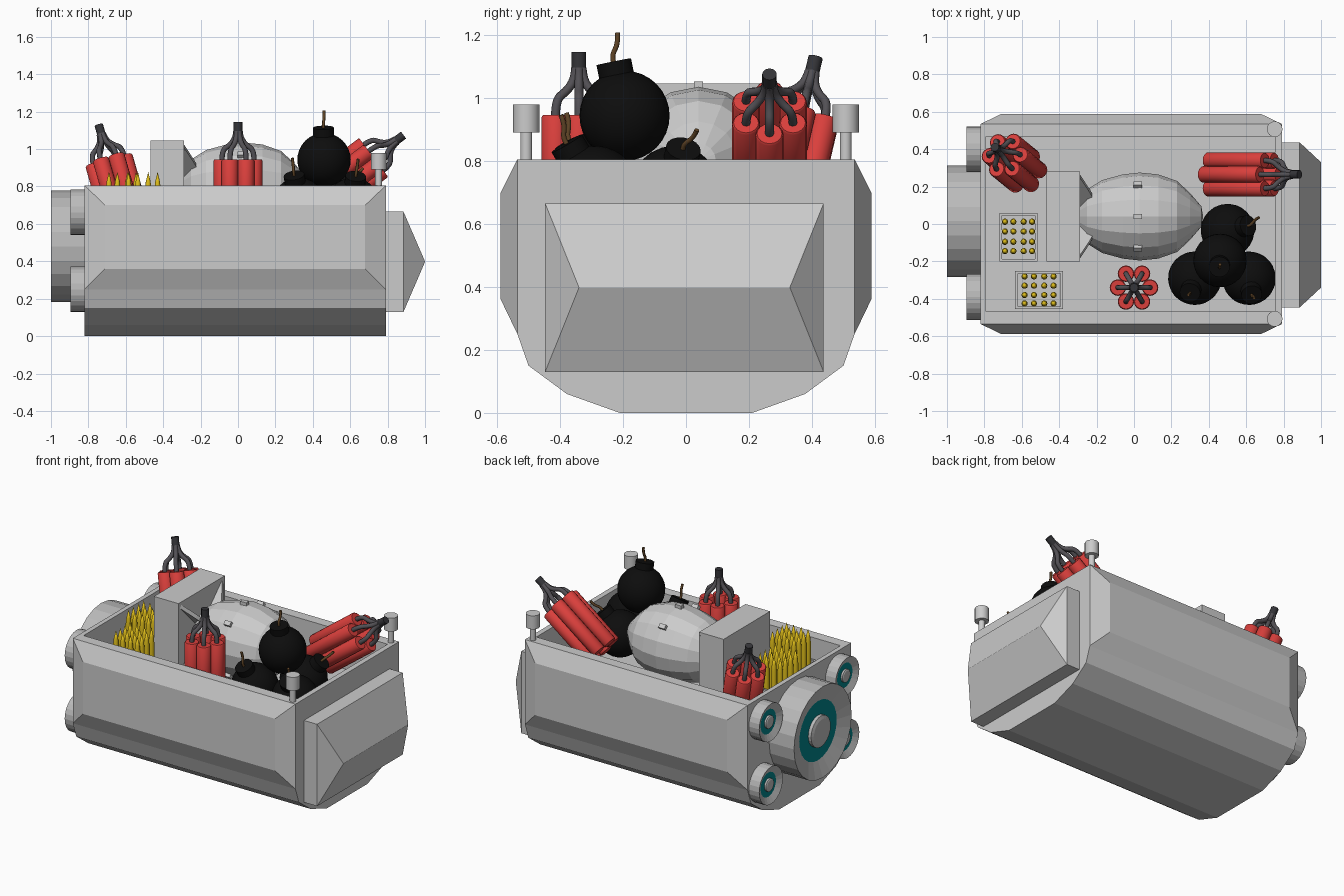
import bpy, bmesh, math
from mathutils import Vector, Matrix

if "Cube" in bpy.data.objects:
    bpy.data.objects.remove(bpy.data.objects["Cube"])


def material(name, rgb):
    m = bpy.data.materials.new(name)
    m.diffuse_color = (*rgb, 1)
    m.use_nodes = True
    m.node_tree.nodes["Principled BSDF"].inputs["Base Color"].default_value = m.diffuse_color
    return m


RED = material("red", (0.70, 0.05, 0.045))
GOLD = material("gold", (0.72, 0.50, 0.01))
TEAL = material("teal", (0.0, 0.23, 0.25))
BLACK = material("black", (0.004, 0.004, 0.004))
ROPE = material("rope_grey", (0.085, 0.08, 0.09))
CAP = material("cap_grey", (0.035, 0.035, 0.04))
BROWN = material("brown", (0.12, 0.06, 0.02))
GREY = material("grey", (0.5, 0.5, 0.5))


def finish(name, bm, mats=(), matrix=None, smooth=False):
    bmesh.ops.remove_doubles(bm, verts=bm.verts, dist=1e-5)
    bmesh.ops.recalc_face_normals(bm, faces=bm.faces)
    me = bpy.data.meshes.new(name)
    if smooth:
        for f in bm.faces:
            f.smooth = True
        for e in bm.edges:
            e.smooth = e.calc_face_angle(0) < math.radians(40)
    bm.to_mesh(me)
    bm.free()
    for m in mats:
        me.materials.append(m)
    ob = bpy.data.objects.new(name, me)
    if matrix:
        ob.matrix_world = matrix
    bpy.context.collection.objects.link(ob)
    return ob


def lathe(name, prof, n, mats=(), matrix=None, smooth=False, coloured=()):
    """Revolve (radius, height) points around local z."""
    bm = bmesh.new()
    rings = [[bm.verts.new((r * math.cos(2 * math.pi * i / n), r * math.sin(2 * math.pi * i / n), h))
              for i in range(n)] for r, h in prof]
    for k, (a, b) in enumerate(zip(rings, rings[1:])):
        for i in range(n):
            f = bm.faces.new((a[i], a[(i + 1) % n], b[(i + 1) % n], b[i]))
            f.material_index = 1 if k in coloured else 0
    return finish(name, bm, mats, matrix, smooth)


def loft(name, rings):
    """Skin closed rings of points, with capped ends."""
    bm = bmesh.new()
    vs = [[bm.verts.new(p) for p in r] for r in rings]
    for a, b in zip(vs, vs[1:]):
        for i in range(len(a)):
            j = (i + 1) % len(a)
            bm.faces.new((a[i], a[j], b[j], b[i]))
    bm.faces.new(vs[0])
    bm.faces.new(vs[-1])
    return finish(name, bm)


def box(name, lo, hi):
    return loft(name, [[(lo[0], lo[1], z), (hi[0], lo[1], z), (hi[0], hi[1], z), (lo[0], hi[1], z)]
                       for z in (lo[2], hi[2])])


def rope(name, paths, radius, mat, matrix):
    cu = bpy.data.curves.new(name, 'CURVE')
    cu.dimensions = '3D'
    cu.bevel_depth, cu.bevel_resolution = radius, 2
    cu.use_fill_caps = True
    cu.materials.append(mat)
    for pts in paths:
        s = cu.splines.new('NURBS')
        s.points.add(len(pts) - 1)
        for p, co in zip(s.points, pts):
            p.co = (*co, 1)
        s.order_u, s.use_endpoint_u, s.resolution_u = 3, True, 4
    ob = bpy.data.objects.new(name, cu)
    ob.matrix_world = matrix
    bpy.context.collection.objects.link(ob)


def aim(pos, d):
    q = Vector((0, 0, 1)).rotation_difference(Vector(d))
    return Matrix.Translation(pos) @ q.to_matrix().to_4x4()


# Hull: extruded section with a well sunk into the top
X0, X1, FLOOR = -0.82, 0.79, 0.56
half = [(0.21, 0), (0.378, 0.06), (0.5, 0.15), (0.535, 0.25), (0.535, 0.805)]
section = half + [(-y, z) for y, z in reversed(half)]
hull = loft("hull", [[(x, y, z) for y, z in section] for x in (X0, X1)])
bm = bmesh.new()
bm.from_mesh(hull.data)
top = max(bm.faces, key=lambda f: f.calc_center_median().z)
bmesh.ops.inset_individual(bm, faces=[top], thickness=0.03)
for v in top.verts:
    v.co = (-0.79 if v.co.x < 0 else 0.755, math.copysign(0.467, v.co.y), 0.805)
new = bmesh.ops.extrude_face_region(bm, geom=[top])["geom"]
for v in new:
    if isinstance(v, bmesh.types.BMVert):
        v.co.z = FLOOR
if top.is_valid:
    bmesh.ops.delete(bm, geom=[top], context='FACES_ONLY')
bmesh.ops.recalc_face_normals(bm, faces=bm.faces)
bm.to_mesh(hull.data)
bm.free()

# Bevelled side panels
for s, side in ((-1, "front"), (1, "back")):
    loft(side + "_panel", [[(a, s * y, c), (b, s * y, c), (b, s * y, d), (a, s * y, d)]
                           for y, a, b, c, d in ((0.53, X0, X1, 0.25, 0.805),
                                                 (0.535, X0, X1, 0.25, 0.805),
                                                 (0.588, -0.71, 0.68, 0.36, 0.70))])

# Wedge nose
loft("nose", [[(x, a, c), (x, b, c), (x, b, d), (x, a, d)] for x, a, b, c, d in (
    (0.78, -0.447, 0.437, 0.13, 0.665), (0.885, -0.447, 0.437, 0.13, 0.665),
    (1.0, -0.34, 0.33, 0.397, 0.399))])

# Rear thrusters
def thruster(name, y, z, r, depth, dip):
    prof = [(r, -0.01), (r, depth), (r * 0.65, depth - dip), (r * 0.34, depth - dip),
            (r * 0.34, depth - dip * 0.4), (r * 0.27, depth - dip * 0.2), (0, depth - dip * 0.2)]
    lathe(name, prof, 24, (GREY, TEAL), aim((X0, y, z), (-1, 0, 0)), coloured=(2,))


thruster("main_thruster", 0.015, 0.48, 0.298, 0.18, 0.035)
for y in (-0.39, 0.40):
    for z in (0.25, 0.662):
        thruster("small_thruster", y, z, 0.122, 0.075, 0.02)

# Corner posts
for y in (-0.507, 0.507):
    lathe("corner_post", [(0.019, 0.8), (0.019, 0.89), (0.042, 0.89), (0.042, 0.978), (0, 0.978)],
          16, matrix=Matrix.Translation((0.752, y, 0)), smooth=True)

# Large shell with tail box, fins and lugs
CY, CZ = 0.04, 0.80
prof = [(0, -0.31), (0.07, -0.30), (0.145, -0.25), (0.195, -0.17), (0.225, -0.06), (0.235, 0.03),
        (0.225, 0.13), (0.19, 0.23), (0.125, 0.30), (0.055, 0.36), (0, 0.37)]
lathe("shell_body", prof, 16, matrix=aim((0, CY, CZ), (1, 0, 0)))
box("shell_tail_box", (-0.468, -0.20, 0.56), (-0.29, 0.28, 1.045))
for i in range(4):
    a = math.pi / 4 + i * math.pi / 2
    c, s = math.cos(a), math.sin(a)
    tri = [(-0.30, 0.05), (-0.30, 0.33), (-0.235, 0.19), (-0.2, 0.1)]
    loft("shell_fin", [[(x, CY + r * c - t * s, CZ + r * s + t * c) for x, r in tri] for t in (-0.012, 0.012)])
for deg in (-135, -45, 0, 45, 135):
    lug = box("shell_lug", (-0.022, -0.014, 0.2), (0.022, 0.014, 0.252))
    lug.matrix_world = Matrix.Translation((0.02, CY, CZ)) @ Matrix.Rotation(math.radians(deg), 4, 'X')


# Dynamite bundles
def dynamite(base, d):
    L, R, r = 0.385, 0.086, 0.044
    m = aim(base, d)
    ropes = []
    for i in range(6):
        c, s = math.cos(i * math.pi / 3), math.sin(i * math.pi / 3)
        lathe("dynamite_stick", [(0, 0), (r * 0.9, 0), (r, 0.006), (r, L - 0.006), (r * 0.9, L), (0, L)],
              16, (RED,), m @ Matrix.Translation((R * c, R * s, 0)), smooth=True)
        ropes.append([(k * c, k * s, L + h) for k, h in
                      ((R, -0.01), (R, 0.05), (0.045, 0.075), (0.014, 0.115), (0.012, 0.15))])
    rope("dynamite_fuses", ropes, 0.014, ROPE, m)
    lathe("dynamite_cap", [(0, L + 0.145), (0.023, L + 0.145), (0.023, L + 0.2), (0, L + 0.2)],
          12, (CAP,), m, smooth=True)


dynamite((0, -0.34, FLOOR), (0, 0, 1))
dynamite((-0.587, 0.283, 0.58), (-0.27, 0.22, 0.94))
dynamite((0.417, 0.265, 0.724), (0.8, 0, 0.6))


# Stack of round bombs
def round_bomb(pos, d, r=0.143):
    m = aim(pos, d)
    arc = [(r * math.sin(math.pi * i / 16), -r * math.cos(math.pi * i / 16)) for i in range(17)]
    lathe("round_bomb", arc, 28, (BLACK,), m, smooth=True)
    lathe("bomb_neck", [(0.056, r * 0.8), (0.056, r + 0.032), (0, r + 0.032)], 16, (BLACK,), m, smooth=True)
    rope("bomb_fuse", [[(0, 0, r + 0.02), (0, -0.005, r + 0.05), (0.005, 0.025, r + 0.085),
                        (0.005, 0.03, r + 0.12)]], 0.008, BROWN, m)


round_bomb((0.46, -0.195, 0.943), (-0.02, -0.2, 1))
round_bomb((0.325, -0.29, 0.705), (-0.15, -0.45, 0.9))
round_bomb((0.615, -0.29, 0.705), (0.08, -0.5, 0.85))
round_bomb((0.50, -0.035, 0.705), (0.62, 0.15, 0.75))


# Ammunition crates
def crate(x0, x1, y0, y1, xs, ys):
    t, h = 0.014, 0.67
    box("crate_base", (x0, y0, FLOOR), (x1, y1, 0.63))
    for a, b, c, d in ((x0, x1, y0, y0 + t), (x0, x1, y1 - t, y1), (x0, x0 + t, y0, y1), (x1 - t, x1, y0, y1)):
        box("crate_wall", (a, c, FLOOR), (b, d, h))
    for x in xs:
        for y in ys:
            lathe("bullet", [(0.017, 0.62), (0.017, 0.785), (0.013, 0.825), (0, 0.878)], 10, (GOLD,),
                  Matrix.Translation((x, y, 0)), smooth=True)


crate(-0.72, -0.515, -0.20, 0.06, (-0.69, -0.645, -0.59, -0.545), (0.012, -0.04, -0.095, -0.145))
crate(-0.635, -0.38, -0.455, -0.25, (-0.585, -0.535, -0.48, -0.43), (-0.28, -0.33, -0.38, -0.425))
